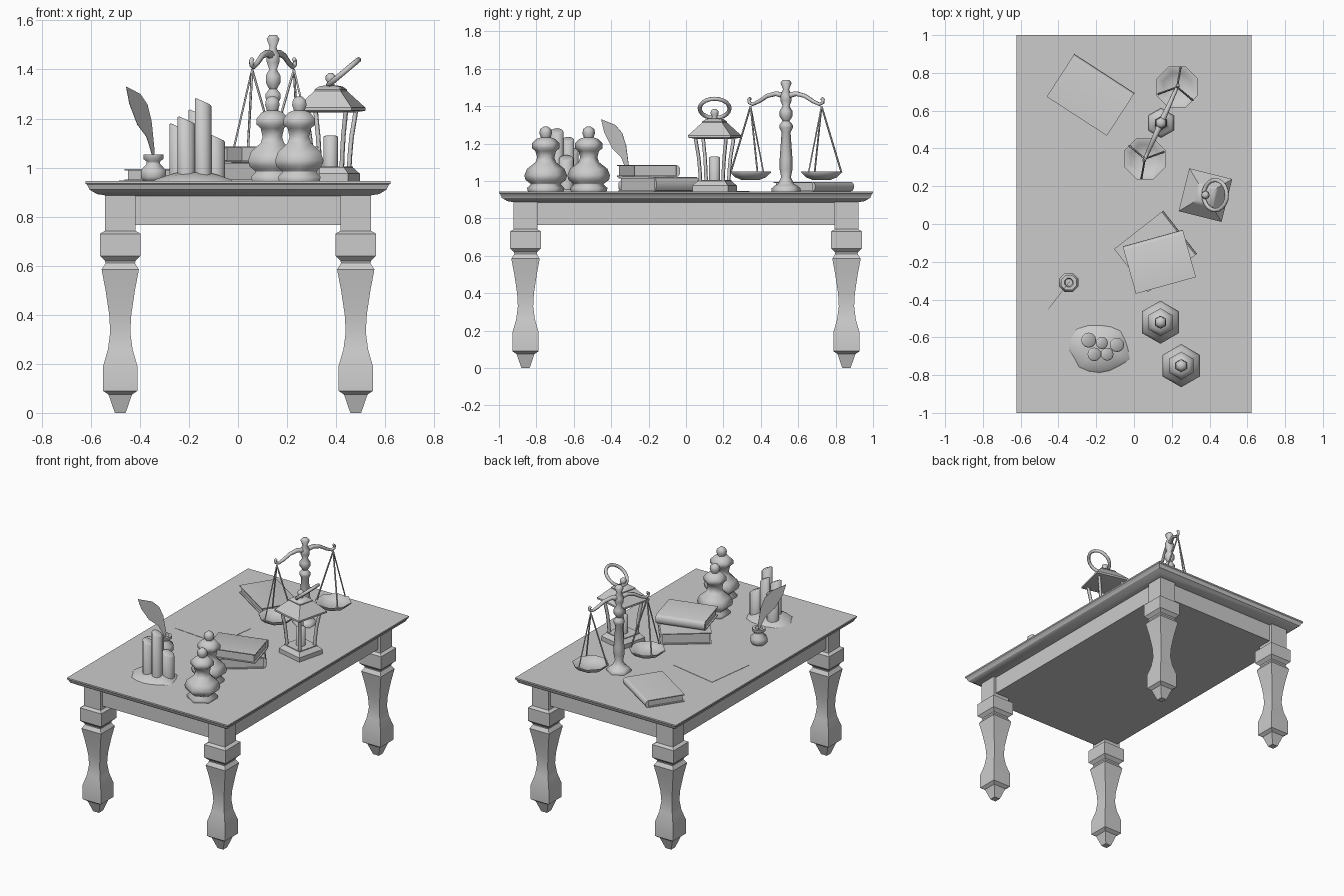
import bpy, bmesh, math, random
from math import radians, sin, cos, pi, tau
from mathutils import Matrix, Vector

cube = bpy.data.objects.get("Cube")
if cube:
    bpy.data.objects.remove(cube)

grey = bpy.data.materials.new("plain_grey")
grey.use_nodes = True
grey.diffuse_color = (0.6, 0.6, 0.6, 1)
grey.node_tree.nodes["Principled BSDF"].inputs["Base Color"].default_value = (0.6, 0.6, 0.6, 1)
TOP = 0.945
random.seed(4)


def finish(name, bm, angle=30, matrix=None):
    bmesh.ops.recalc_face_normals(bm, faces=bm.faces[:])
    mesh = bpy.data.meshes.new(name)
    bm.to_mesh(mesh)
    bm.free()
    mesh.materials.append(grey)
    ob = bpy.data.objects.new(name, mesh)
    bpy.context.collection.objects.link(ob)
    if matrix:
        ob.matrix_world = matrix
    if angle:
        bpy.ops.object.select_all(action='DESELECT')
        bpy.context.view_layer.objects.active = ob
        ob.select_set(True)
        bpy.ops.object.shade_smooth_by_angle(angle=radians(angle))
    return ob


def loft(name, rings, angle=30, matrix=None):
    """Skin a stack of point rings and cap both ends."""
    bm = bmesh.new()
    rows = [[bm.verts.new(p) for p in ring] for ring in rings]
    n = len(rows[0])
    for a, b in zip(rows, rows[1:]):
        for i in range(n):
            j = (i + 1) % n
            bm.faces.new((a[i], a[j], b[j], b[i]))
    bm.faces.new(rows[0])
    bm.faces.new(rows[-1])
    return finish(name, bm, angle, matrix)


def lathe(name, profile, sides, at=(0, 0, 0), phase=0.0, angle=65):
    """Turn (radius, height) pairs around a vertical axis."""
    rings = [[(r * cos(phase + tau * i / sides), r * sin(phase + tau * i / sides), z)
              for i in range(sides)] for r, z in profile]
    return loft(name, rings, angle, Matrix.Translation(at))


def square(name, profile, at=(0, 0, 0), turn=0.0):
    """Square-section turning from (half width, height) pairs."""
    return lathe(name, [(r * math.sqrt(2), z) for r, z in profile], 4, at, pi / 4 + turn, 30)


def slab(name, profile):
    """Rectangular stack from (half x, half y, height) triples."""
    return loft(name, [[(-x, -y, z), (x, -y, z), (x, y, z), (-x, y, z)] for x, y, z in profile])


def tube(name, points, radius, sides=6, closed=False):
    curve = bpy.data.curves.new(name, 'CURVE')
    curve.dimensions = '3D'
    curve.bevel_depth = radius
    curve.bevel_resolution = max(0, sides // 2 - 2)
    curve.use_fill_caps = True
    spline = curve.splines.new('POLY')
    spline.points.add(len(points) - 1)
    for p, co in zip(spline.points, points):
        p.co = (*co, 1)
    spline.use_cyclic_u = closed
    curve.materials.append(grey)
    ob = bpy.data.objects.new(name, curve)
    bpy.context.collection.objects.link(ob)
    return ob


# Table
slab("tabletop", [(0.53, 0.91, 0.885), (0.575, 0.955, 0.892), (0.605, 0.985, 0.91),
                  (0.615, 0.993, 0.93), (0.622, 1.0, 0.935), (0.622, 1.0, TOP)])
slab("apron", [(0.525, 0.9, 0.765), (0.525, 0.9, 0.89)])
LEG = [(0.022, 0), (0.048, 0.075), (0.06, 0.083), (0.07, 0.09), (0.07, 0.19), (0.05, 0.26),
       (0.041, 0.33), (0.045, 0.4), (0.06, 0.5), (0.076, 0.585), (0.06, 0.61), (0.062, 0.62),
       (0.083, 0.64), (0.083, 0.73), (0.063, 0.742), (0.063, 0.89)]
for sx in (-1, 1):
    for sy in (-1, 1):
        side = ("front" if sy < 0 else "back") + ("_left" if sx > 0 else "_right")
        square(side + "_leg", LEG, (sx * 0.48, sy * 0.858, 0))

# Stoppered bottles
BOTTLE = [(0.096, 0), (0.1, 0.018), (0.08, 0.035), (0.082, 0.042), (0.108, 0.06), (0.114, 0.085),
          (0.1, 0.12), (0.055, 0.155), (0.046, 0.18), (0.055, 0.215), (0.074, 0.23), (0.074, 0.255),
          (0.05, 0.28), (0.026, 0.288), (0.034, 0.31), (0.03, 0.332), (0.012, 0.345)]
for i, spot in enumerate([(0.14, -0.52, TOP), (0.25, -0.75, TOP)]):
    lathe(f"bottle_{i + 1}", BOTTLE, 6, spot, pi / 2)

# Candle cluster on melted wax
wax = []
edge = [random.uniform(0.9, 1.12) for _ in range(16)]
for scale, z in [(1, 0), (0.93, 0.008), (0.68, 0.022), (0.4, 0.035)]:
    wax.append([(0.155 * scale * e * cos(tau * i / 16), 0.135 * scale * e * sin(tau * i / 16), z)
                for i, e in enumerate(edge)])
loft("melted_wax", wax, 60, Matrix.Translation((-0.18, -0.66, TOP)))
for i, (x, y, r, top) in enumerate([(-0.24, -0.615, 0.04, 1.16), (-0.21, -0.69, 0.036, 1.19),
                                    (-0.17, -0.63, 0.032, 1.22), (-0.142, -0.69, 0.034, 1.265),
                                    (-0.09, -0.64, 0.038, 1.12)]):
    ob = lathe(f"candle_{i + 1}", [(r, 0), (r, top - TOP), (r * 0.8, top - TOP + 0.005)], 12, (x, y, TOP))
    for v in ob.data.vertices:
        if v.co.z > 0.1:
            v.co.z -= v.co.x * 0.45

# Inkwell and quill
lathe("inkwell", [(0.045, 0), (0.055, 0.015), (0.055, 0.045), (0.03, 0.07), (0.03, 0.08),
                  (0.044, 0.09), (0.044, 0.108), (0.025, 0.108), (0.02, 0.09)], 8, (-0.345, -0.31, TOP), pi / 8)
feather = [(0.0, 1.03), (0.02, 1.075), (0.047, 1.127), (0.107, 1.175), (0.16, 1.26),
           (0.182, 1.33), (0.087, 1.3), (0.04, 1.257), (0.013, 1.19), (-0.007, 1.07)]
loft("quill", [[(-0.345 - 0.61 * u + s * 0.79, -0.31 - 0.79 * u - s * 0.61, z) for u, z in feather]
               for s in (-0.001, 0.001)], 0)

# Loose sheet
sheet = [(-0.485, 0.0), (-0.13, -0.03), (-0.09, 0.27), (-0.44, 0.34)]
loft("loose_sheet", [[(x, y, TOP + h) for x, y in sheet] for h in (0, 0.002)], 0)


# Books, with the rounded spine along local +y
def book(name, x, y, z, length, depth, thick, turn):
    l, d, c, h = length / 2, depth / 2, 0.006, thick
    spine = [(d - 0.02 + 0.02 * sin(a), h / 2 - h / 2 * cos(a)) for a in [pi * k / 6 for k in range(7)]]
    inner = [(d - 0.022, h - c), (-d + 0.01, h - c), (-d + 0.01, c), (d - 0.022, c)]
    cover = [(-d, 0)] + spine + [(-d, h), (-d, h - c), inner[0], inner[3], (-d, c)]
    m = Matrix.Translation((x, y, z)) @ Matrix.Rotation(radians(turn), 4, 'Z')
    loft(name + "_cover", [[(s, v, w) for v, w in cover] for s in (-l, l)], 35, m)
    loft(name + "_pages", [[(s, v, w) for v, w in inner] for s in (-l + 0.01, l - 0.01)], 35, m)


book("far_book", -0.23, 0.683, TOP, 0.38, 0.268, 0.05, -33)
book("lower_book", 0.114, -0.145, TOP, 0.29, 0.33, 0.075, -52)
book("upper_book", 0.134, -0.2, 1.022, 0.33, 0.26, 0.063, 15.5)

# Lantern
LX, LY, TURN = 0.378, 0.153, radians(-14)
here = (LX, LY, 0)
square("lantern_base", [(0.098, TOP), (0.098, 0.975), (0.075, 1.0), (0.075, 1.005)], here, TURN)
square("lantern_roof", [(0.085, 1.225), (0.117, 1.232), (0.117, 1.244), (0.055, 1.312), (0.055, 1.318),
                        (0.04, 1.33), (0.02, 1.335)], here, TURN)
lathe("lantern_knob", [(0.02, 1.325), (0.013, 1.345), (0.022, 1.36), (0.02, 1.375), (0.008, 1.385)], 8, here)
lathe("lantern_candle", [(0.03, 0.99), (0.03, 1.125), (0.02, 1.13)], 12, here)
for k in range(4):
    a = TURN + pi / 4 + k * pi / 2
    tube(f"lantern_post_{k + 1}", [(LX + r * cos(a), LY + r * sin(a), z) for r, z in
                                  [(0.088, 1.0), (0.092, 1.06), (0.1, 1.13), (0.112, 1.19), (0.12, 1.235)]], 0.011, 4)
tilt = Matrix.Rotation(radians(-40), 3, 'Y')
tube("lantern_ring", [Vector((0.43, LY, 1.388)) + tilt @ Vector((0.08 * cos(t), 0.08 * sin(t), 0))
                      for t in [tau * k / 20 for k in range(20)]], 0.011, 8, True)

# Balance scale
SX, SY = 0.143, 0.535
lathe("scale_column", [(0.078, TOP), (0.078, 0.96), (0.06, 0.975), (0.042, 0.985), (0.036, 1.0), (0.026, 1.02),
                       (0.034, 1.06), (0.034, 1.12), (0.024, 1.26), (0.036, 1.285), (0.036, 1.3), (0.018, 1.32),
                       (0.034, 1.345), (0.034, 1.375), (0.018, 1.4), (0.03, 1.43), (0.03, 1.46),
                       (0.016, 1.49), (0.03, 1.525), (0.018, 1.54)], 6, (SX, SY, 0), pi / 2)
dx, dy = 0.41, 0.912
for s in (-1, 1):
    tag = "back" if s > 0 else "front"
    arm = [(0, 1.455), (0.06, 1.467), (0.11, 1.455), (0.16, 1.425), (0.195, 1.41), (0.215, 1.418),
           (0.218, 1.435), (0.208, 1.442)]
    beam = tube(f"{tag}_beam", [(SX + s * u * dx, SY + s * u * dy, z) for u, z in arm], 0.012, 6)
    for p, r in zip(beam.data.splines[0].points, [1.5, 1.2, 1, 0.9, 0.8, 0.8, 0.8, 0.8]):
        p.radius = r
    px, py = SX + s * 0.208 * dx, SY + s * 0.208 * dy
    lathe(f"{tag}_pan", [(0.05, 1.005), (0.09, 1.02), (0.118, 1.045), (0.118, 1.05), (0.11, 1.05),
                         (0.08, 1.03), (0.04, 1.018)], 8, (px, py, 0), pi / 8)
    for k, deg in enumerate((80, 200, 320)):
        a = radians(deg) + (pi if s < 0 else 0)
        tube(f"{tag}_chain_{k + 1}", [(px, py, 1.4), (px + 0.108 * cos(a), py + 0.108 * sin(a), 1.045)], 0.005, 4)
